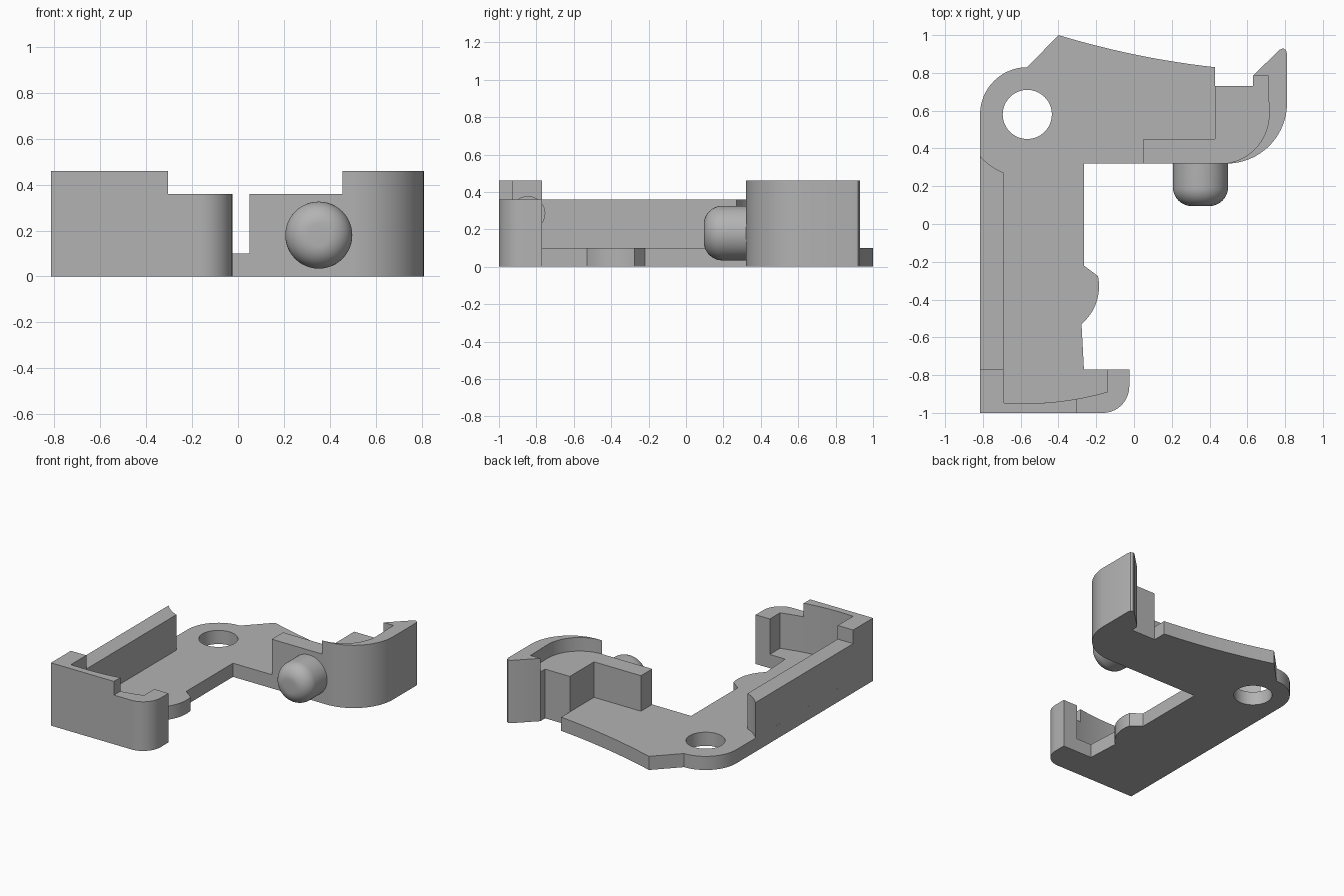
import bpy, bmesh
from math import cos, sin, radians, pi
from mathutils import Matrix

cube = bpy.data.objects.get("Cube")
if cube:
    bpy.data.objects.remove(cube, do_unlink=True)

# One grey plastic
grey = bpy.data.materials.new("grey plastic")
grey.use_nodes = True
grey.diffuse_color = (0.45, 0.45, 0.45, 1)
grey.node_tree.nodes["Principled BSDF"].inputs["Base Color"].default_value = grey.diffuse_color

FLOOR, LOW, HIGH = 0.10, 0.36, 0.46
LEFT, INNER = -0.815, -0.69


def arc(cx, cy, r, a0, a1, n=16):
    """Points on a circle from angle a0 to a1, in degrees."""
    angles = [radians(a0 + (a1 - a0) * i / n) for i in range(n + 1)]
    return [(cx + r * cos(a), cy + r * sin(a)) for a in angles]


def bow(p, q, sag, n=12):
    """Shallow curve from p to q that dips by sag in the middle."""
    return [(p[0] + (q[0] - p[0]) * t, p[1] + (q[1] - p[1]) * t - 4 * sag * t * (1 - t))
            for t in (i / n for i in range(n + 1))]


def finish(bm, name):
    bmesh.ops.recalc_face_normals(bm, faces=bm.faces)
    mesh = bpy.data.meshes.new(name)
    bm.to_mesh(mesh)
    bm.free()
    mesh.materials.append(grey)
    obj = bpy.data.objects.new(name, mesh)
    bpy.context.collection.objects.link(obj)
    return obj


def prism(name, outline, z0, z1):
    bm = bmesh.new()
    face = bm.faces.new([bm.verts.new((x, y, z0)) for x, y in outline])
    top = bmesh.ops.extrude_face_region(bm, geom=[face])["geom"]
    verts = [v for v in top if isinstance(v, bmesh.types.BMVert)]
    bmesh.ops.translate(bm, verts=verts, vec=(0, 0, z1 - z0))
    return finish(bm, name)


def drill(objects, centre, r, depth, rotation):
    """Cut a round hole in each object."""
    bm = bmesh.new()
    bmesh.ops.create_cone(bm, cap_ends=True, segments=64, radius1=r, radius2=r, depth=depth,
                          matrix=Matrix.Translation(centre) @ rotation)
    cutter = finish(bm, "hole_cutter")
    cutter.hide_render = True
    for obj in objects:
        mod = obj.modifiers.new("hole", 'BOOLEAN')
        mod.operation, mod.object, mod.solver = 'DIFFERENCE', cutter, 'EXACT'
        bpy.context.view_layer.objects.active = obj
        bpy.ops.object.modifier_apply(modifier=mod.name)
    bpy.data.objects.remove(cutter, do_unlink=True)


# Shared curves
front_corner = arc(-0.165, -0.86, 0.14, -90, 0)
outer_bend = arc(0.49, 0.64, 0.32, -90, 0, 24)
inner_bend = arc(0.455, 0.58, 0.26, 0, -90, 24)
tip = [(0.81, 0.90), (0.805, 0.92), (0.79, 0.93), (0.77, 0.922), (0.63, 0.785)]
front_inner = arc(-0.58, 0.65, 1.6, -74.0, -93.94)

# Floor plate with the side bump and pivot lobe
floor = prism("floor_plate",
              [(LEFT, -1)] + front_corner + [(-0.025, -0.77), (-0.265, -0.77)]
              + arc(-0.445, -0.33, 0.26, -50, 12) + [(-0.265, -0.22), (-0.265, 0.32)]
              + outer_bend + tip + [(0.63, 0.73), (0.43, 0.73)]
              + bow((0.43, 0.83), (-0.40, 1.0), 0.02) + arc(-0.565, 0.58, 0.25, 90, 180),
              0, FLOOR)
drill([floor], (-0.565, 0.58, 0.05), 0.13, 0.5, Matrix.Identity(4))

# Left side wall joined to the front wall and its hooked end
wall = prism("side_and_front_wall",
             [(LEFT, -1)] + front_corner + [(-0.025, -0.77), (-0.14, -0.77)]
             + front_inner + arc(-0.565, 0.58, 0.333, -112, -138.6, 8),
             FLOOR, LOW)

# Raised corner above that wall
raised = prism("raised_corner",
               [(LEFT, -1), (-0.305, -1)] + arc(-0.58, 0.65, 1.6, -80.1, -93.94)
               + [(INNER, -0.77), (LEFT, -0.77)], LOW, HIGH)

# Shallow round recess on the wall's inner face
drill([wall, raised], (INNER, -0.845, 0.285), 0.09, 0.08, Matrix.Rotation(pi / 2, 4, 'Y'))

# Stepped block at the right end
prism("end_block",
      [(0.05, 0.32)] + outer_bend + tip
      + [(0.63, 0.73), (0.43, 0.73), (0.43, 0.45), (0.05, 0.45)], FLOOR, LOW)

# Raised curved guard around the end block
prism("curved_guard", outer_bend + tip + [(0.71, 0.785)] + inner_bend, LOW, HIGH)

# Rounded pin, turned from a profile
profile = [(0, 0.095)] + arc(0.046, 0.195, 0.10, -90, 0, 12) + [(0.146, 0.34), (0, 0.34)]
bm = bmesh.new()
verts = [bm.verts.new((r, y, 0)) for r, y in profile]
edges = [bm.edges.new(pair) for pair in zip(verts, verts[1:])]
bmesh.ops.spin(bm, geom=verts + edges, cent=(0, 0, 0), axis=(0, 1, 0), angle=2 * pi, steps=48)
bmesh.ops.remove_doubles(bm, verts=bm.verts, dist=0.0005)
bmesh.ops.translate(bm, verts=bm.verts, vec=(0.352, 0, 0.18))
finish(bm, "rounded_pin")

# Smooth curves, crisp edges
for obj in bpy.context.collection.objects:
    obj.select_set(obj.type == 'MESH')
    if obj.type == 'MESH':
        bpy.context.view_layer.objects.active = obj
bpy.ops.object.shade_smooth_by_angle(angle=radians(25))
